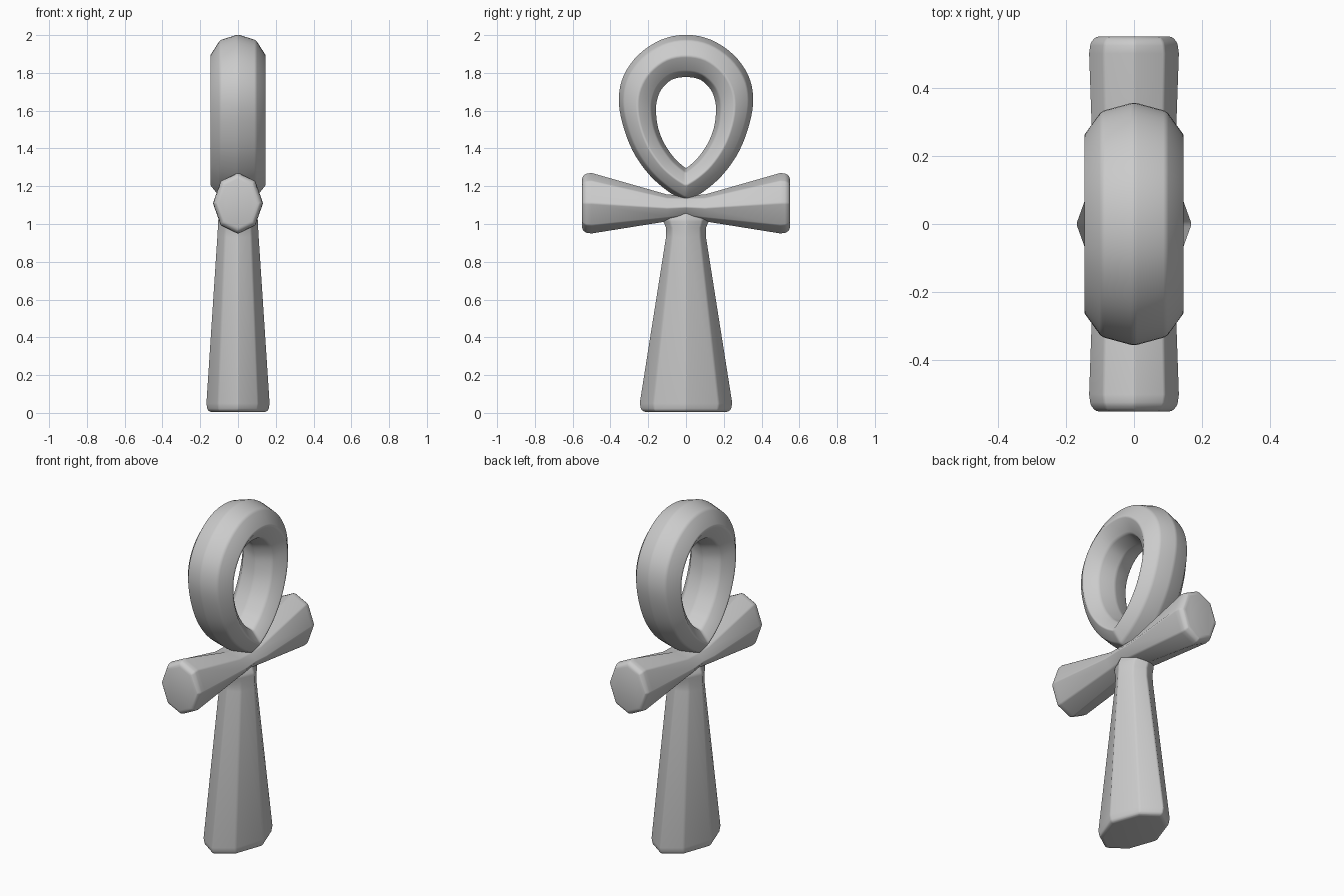
import bpy, bmesh, math
from mathutils import Vector

if "Cube" in bpy.data.objects:
    bpy.data.objects.remove(bpy.data.objects["Cube"])

# Unit eight-sided section with softened diagonals
def octagon(dx, dn):
    return [(0, 1), (dx, dn), (1, 0), (dx, -dn), (0, -1), (-dx, -dn), (-1, 0), (-dx, dn)]

# Skin a list of rings, either closed on itself or capped at both ends
def loft(name, rings, closed=False):
    bm = bmesh.new()
    vs = [[bm.verts.new(p) for p in ring] for ring in rings]
    n, m = len(vs), len(vs[0])
    for i in range(n if closed else n - 1):
        a, b = vs[i], vs[(i + 1) % n]
        for j in range(m):
            k = (j + 1) % m
            bm.faces.new((a[j], a[k], b[k], b[j]))
    if not closed:
        bm.faces.new(vs[0])
        bm.faces.new(vs[-1])
    bmesh.ops.recalc_face_normals(bm, faces=bm.faces)
    me = bpy.data.meshes.new(name)
    bm.to_mesh(me)
    bm.free()
    ob = bpy.data.objects.new(name, me)
    bpy.context.collection.objects.link(ob)
    for p in me.polygons:
        p.use_smooth = True
    # Softened facet edges
    bev = ob.modifiers.new("soft_edges", 'BEVEL')
    bev.width = 0.014
    bev.segments = 3
    bev.limit_method = 'ANGLE'
    bev.angle_limit = math.radians(22)
    return ob

# Shaft: (z, half x, half y)
shaft = [(0.005, 0.148, 0.222), (0.015, 0.163, 0.24), (0.05, 0.169, 0.248),
         (0.93, 0.112, 0.108), (0.98, 0.109, 0.108), (1.02, 0.108, 0.125), (1.06, 0.09, 0.11)]
sec = octagon(0.63, 0.70)
loft("shaft", [[(rx * a, ry * b, z) for a, b in sec] for z, rx, ry in shaft])

# Crossbar: half profile (y, centre z, half x, half z), mirrored in y
half = [(0.0, 1.09, 0.118, 0.062), (0.10, 1.085, 0.12, 0.072), (0.50, 1.11, 0.133, 0.162),
        (0.53, 1.11, 0.129, 0.158), (0.545, 1.11, 0.118, 0.145), (0.55, 1.11, 0.105, 0.128)]
bar = [(-y, c, rx, rz) for y, c, rx, rz in reversed(half[1:])] + half
sec = octagon(0.68, 0.73)
loft("crossbar", [[(rx * a, y, c + rz * b) for a, b in sec] for y, c, rx, rz in bar])

# Loop: half stations (outer y, outer z, inner y, inner z), from crown to point
st = [(0, 2.003, 0, 1.776), (0.13, 1.978, 0.075, 1.762), (0.25, 1.90, 0.13, 1.71),
      (0.33, 1.79, 0.153, 1.65), (0.357, 1.67, 0.157, 1.59), (0.34, 1.54, 0.145, 1.505),
      (0.285, 1.39, 0.113, 1.425), (0.20, 1.265, 0.065, 1.355), (0.10, 1.175, 0.03, 1.32),
      (0, 1.115, 0, 1.295)]
pts = [Vector(s) for s in st]
flip = lambda v: Vector((-v[0], v[1], -v[2], v[3]))
ext = [flip(pts[1])] + pts + [2 * pts[-1] - pts[-2]]
path = []
for i in range(1, len(ext) - 2):
    p0, p1, p2, p3 = ext[i - 1:i + 3]
    for s in range(4):
        t = s / 4
        path.append(0.5 * (2 * p1 + (p2 - p0) * t + (2 * p0 - 5 * p1 + 4 * p2 - p3) * t * t
                           + (3 * p1 - p0 - 3 * p2 + p3) * t ** 3))
path.append(pts[-1])
path += [flip(v) for v in reversed(path[1:-1])]
sec = octagon(0.64, 0.74)
rings = []
for oy, oz, iy, iz in path:
    cy, cz, hy, hz = (oy + iy) / 2, (oz + iz) / 2, (oy - iy) / 2, (oz - iz) / 2
    rings.append([(0.149 * a, cy + hy * b, cz + hz * b) for a, b in sec])
loft("loop", rings, closed=True)
